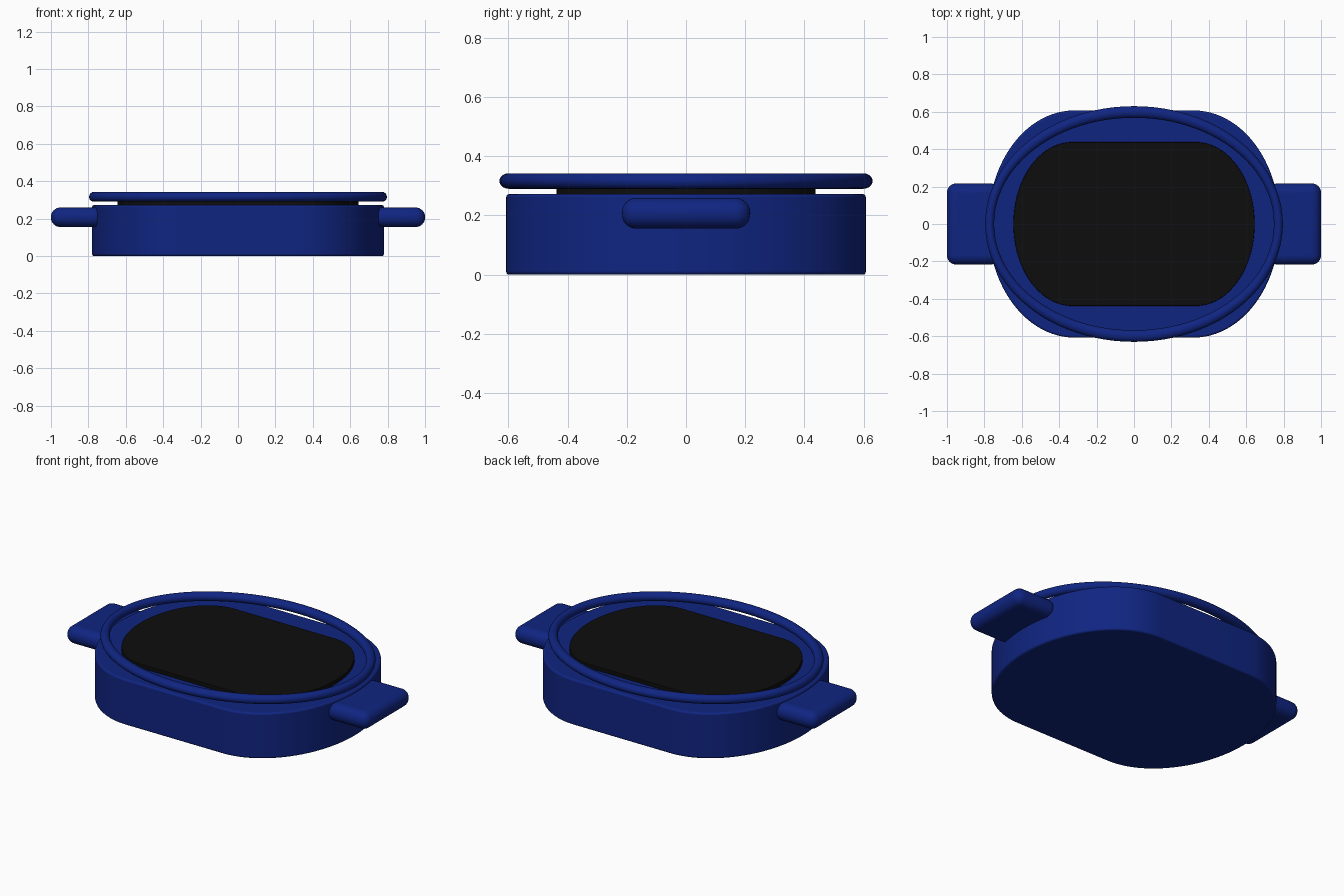
import bpy
import bmesh
from math import cos, sin, pi, radians

if "Cube" in bpy.data.objects:
    bpy.data.objects.remove(bpy.data.objects["Cube"])


def make_material(name, color):
    mat = bpy.data.materials.new(name)
    mat.use_nodes = True
    mat.diffuse_color = color
    bsdf = mat.node_tree.nodes["Principled BSDF"]
    bsdf.inputs["Base Color"].default_value = color
    bsdf.inputs["Roughness"].default_value = 0.5
    return mat


BLUE = make_material("deep blue", (0.005, 0.018, 0.22, 1))
BLACK = make_material("black", (0.004, 0.004, 0.004, 1))


def finish(bm, name, mat, bevel=0, segments=3):
    """Turn a bmesh into a shaded object with an optional rounded edge."""
    bmesh.ops.recalc_face_normals(bm, faces=bm.faces)
    mesh = bpy.data.meshes.new(name)
    bm.to_mesh(mesh)
    bm.free()
    mesh.materials.append(mat)
    obj = bpy.data.objects.new(name, mesh)
    bpy.context.collection.objects.link(obj)
    if bevel:
        mod = obj.modifiers.new("rounded edges", "BEVEL")
        mod.width = bevel
        mod.segments = segments
        mod.limit_method = "ANGLE"
        mod.angle_limit = radians(50)
    bpy.ops.object.select_all(action="DESELECT")
    obj.select_set(True)
    bpy.context.view_layer.objects.active = obj
    bpy.ops.object.shade_smooth_by_angle(angle=radians(40))
    return obj


def oval_slab(name, mat, flat, half_x, half_y, z0, z1, bevel, steps=48):
    """Slab with straight front and back and half-ellipse ends."""
    bm = bmesh.new()
    verts = []
    for side in (1, -1):
        for i in range(steps + 1):
            a = -pi / 2 + pi * i / steps
            verts.append(bm.verts.new((side * (flat + (half_x - flat) * cos(a)),
                                       side * half_y * sin(a), z0)))
    base = bm.faces.new(verts)
    top = bmesh.ops.extrude_face_region(bm, geom=[base], use_keep_orig=True)["geom"]
    bmesh.ops.translate(bm, vec=(0, 0, z1 - z0),
                        verts=[v for v in top if isinstance(v, bmesh.types.BMVert)])
    return finish(bm, name, mat, bevel)


# Dish body and dark filling
oval_slab("dish_body", BLUE, 0.32, 0.78, 0.607, 0, 0.272, 0.01)
oval_slab("dark_filling", BLACK, 0.33, 0.645, 0.438, 0.26, 0.295, 0.003)

# Oval rim floating above the dish
bm = bmesh.new()
AROUND, TUBE = 96, 20
loops = []
for i in range(AROUND):
    a = 2 * pi * i / AROUND
    loop = []
    for j in range(TUBE):
        t = 2 * pi * j / TUBE
        loop.append(bm.verts.new(((0.772 + 0.024 * cos(t)) * cos(a),
                                  (0.599 + 0.031 * cos(t)) * sin(a),
                                  0.316 + 0.026 * sin(t))))
    loops.append(loop)
for i in range(AROUND):
    here, there = loops[i], loops[(i + 1) % AROUND]
    for j in range(TUBE):
        k = (j + 1) % TUBE
        bm.faces.new((here[j], there[j], there[k], here[k]))
finish(bm, "oval_rim", BLUE)

# Pair of rounded side handles
for side, label in ((1, "left"), (-1, "right")):
    bm = bmesh.new()
    bmesh.ops.create_cube(bm, size=1)
    bmesh.ops.scale(bm, vec=(0.28, 0.434, 0.104), verts=bm.verts)
    bmesh.ops.translate(bm, vec=(side * 0.86, 0, 0.207), verts=bm.verts)
    finish(bm, label + "_handle", BLUE, 0.05, 8)
